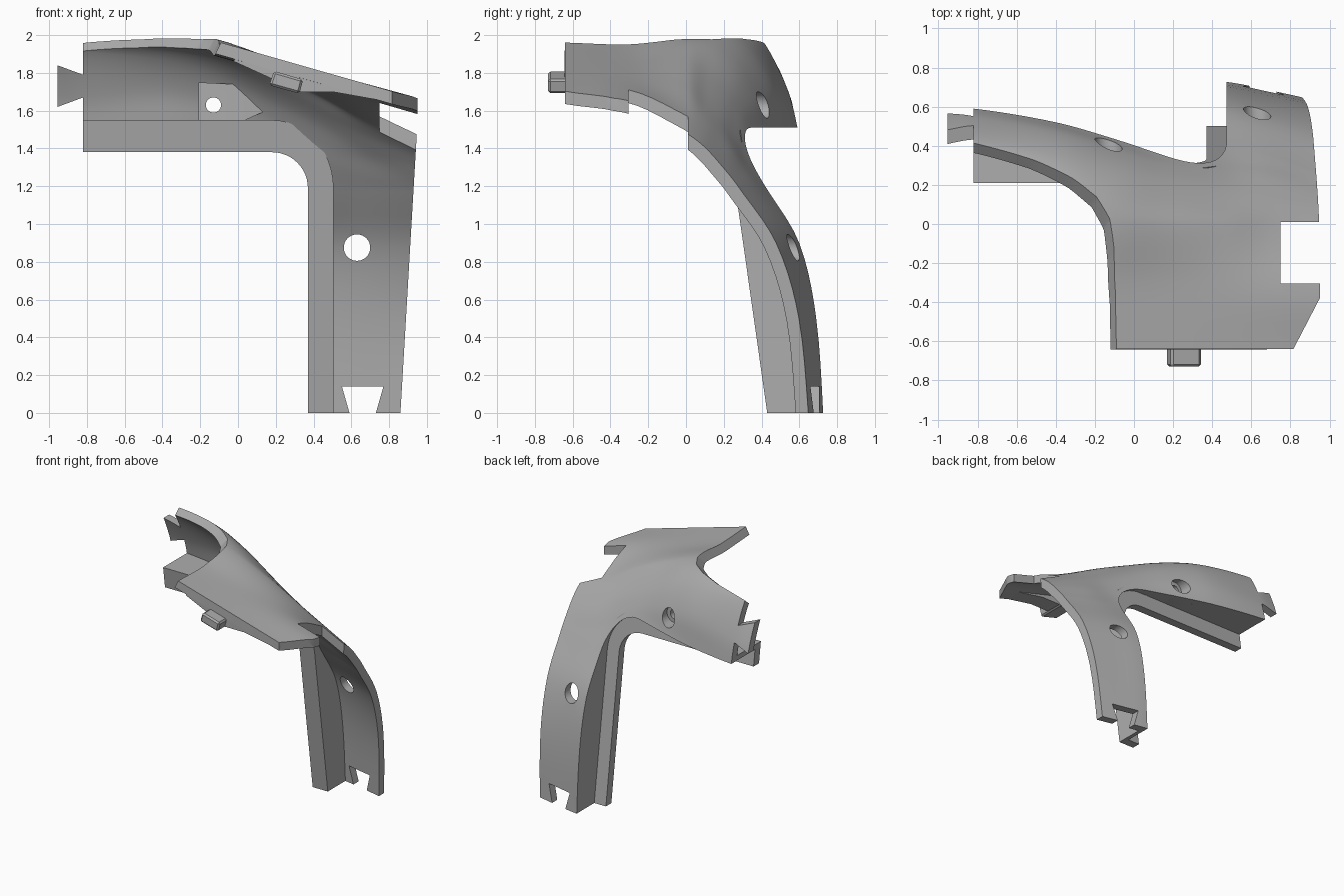
import bpy, bmesh, math
from mathutils import Vector
from mathutils.bvhtree import BVHTree

if "Cube" in bpy.data.objects:
    bpy.data.objects.remove(bpy.data.objects["Cube"])

grey = bpy.data.materials.new("plain grey")
grey.use_nodes = True
grey.diffuse_color = (0.42, 0.42, 0.42, 1)
grey.node_tree.nodes["Principled BSDF"].inputs["Base Color"].default_value = (0.42, 0.42, 0.42, 1)

THICK = 0.065


def make(name, bm):
    bmesh.ops.recalc_face_normals(bm, faces=bm.faces)
    mesh = bpy.data.meshes.new(name)
    bm.to_mesh(mesh)
    bm.free()
    ob = bpy.data.objects.new(name, mesh)
    bpy.context.collection.objects.link(ob)
    mesh.materials.append(grey)
    return ob


def apply(ob, mod):
    bpy.ops.object.select_all(action='DESELECT')
    bpy.context.view_layer.objects.active = ob
    ob.select_set(True)
    bpy.ops.object.modifier_apply(modifier=mod.name)


def carve(ob, cutter, operation='DIFFERENCE', keep=False):
    cutter.hide_render = True
    mod = ob.modifiers.new("carve", 'BOOLEAN')
    mod.operation, mod.solver, mod.object = operation, 'EXACT', cutter
    apply(ob, mod)
    if not keep:
        bpy.data.objects.remove(cutter)


def prism(name, pts, axis, a, b, lean=None):
    """Polygon pushed along y (points are x, z) or along z (points are x, y)."""
    bm = bmesh.new()
    rings = []
    for h in (a, b):
        ring = []
        for p, q in pts:
            co = Vector((p, h, q)) if axis == 'Y' else Vector((p, q, h))
            ring.append(bm.verts.new(co + (lean(h) if lean else Vector())))
        rings.append(ring)
        bm.faces.new(ring)
    n = len(pts)
    for i in range(n):
        j = (i + 1) % n
        bm.faces.new((rings[0][i], rings[0][j], rings[1][j], rings[1][i]))
    return make(name, bm)


def disc(x, z, r, a, b):
    pts = [(x + r * math.cos(t * math.tau / 40), z + r * math.sin(t * math.tau / 40)) for t in range(40)]
    return prism("hole_cutter", pts, 'Y', a, b)


def spline(ts, ps, i, f):
    """Cubic through points ps at parameters ts, on segment i at fraction f."""
    def slope(k):
        lo, hi = max(k - 1, 0), min(k + 1, len(ps) - 1)
        return (ps[hi] - ps[lo]) / (ts[hi] - ts[lo])
    h = ts[i + 1] - ts[i]
    g = 1 - f
    return (ps[i] * (1 + 2 * f) * g * g + slope(i) * h * f * g * g
            + ps[i + 1] * f * f * (3 - 2 * f) - slope(i + 1) * h * f * f * g)


def sample(ts, ps, steps):
    out = [spline(ts, ps, i, k / steps) for i in range(len(ps) - 1) for k in range(steps)]
    return out + [ps[-1].copy()]


# Cross-sections: x, crown height at y = 0, shoulder points (y, z), leg depths
SECTIONS = [
    (-0.98, 2.10, [(.33, 2.02), (.42, 1.95), (.54, 1.70), (.59, 1.51)], (.64, .68, .71, .73)),
    (-0.82, 2.10, [(.33, 2.02), (.42, 1.95), (.54, 1.70), (.59, 1.51)], (.64, .68, .71, .73)),
    (-0.40, 2.02, [(.24, 2.0), (.36, 1.91), (.47, 1.72), (.52, 1.51)], (.60, .67, .71, .73)),
    (-0.10, 1.975, [(.15, 1.94), (.28, 1.84), (.38, 1.68), (.435, 1.51)], (.55, .65, .71, .73)),
    (0.20, 1.86, [(.12, 1.79), (.22, 1.70), (.29, 1.60), (.34, 1.50)], (.48, .63, .71, .74)),
    (0.47, 1.73, [(.10, 1.65), (.19, 1.56), (.26, 1.46), (.32, 1.36)], (.42, .60, .69, .733)),
    (0.70, 1.60, [(.10, 1.53), (.18, 1.45), (.24, 1.38), (.30, 1.29)], (.36, .54, .64, .69)),
    (0.97, 1.47, [(.07, 1.42), (.13, 1.36), (.18, 1.30), (.23, 1.24)], (.26, .46, .58, .63)),
]
rows = []
for x, crown, shoulder, leg in SECTIONS:
    front = 1.935 - 0.285 * x
    yz = [(-.64, front), (-.3, front - .012), (0, crown)] + shoulder + list(zip(leg, (1.2, .9, .5, -.1)))
    pts = [Vector((x, y, z)) for y, z in yz]
    ts = [0]
    for a, b in zip(pts, pts[1:]):
        ts.append(ts[-1] + (b - a).length)
    rows.append(sample(ts, pts, 5))
xs = [s[0] for s in SECTIONS]
columns = [sample(xs, list(col), 6) for col in zip(*rows)]

# Curved shell sheet, thickened inward
bm = bmesh.new()
grid = [[bm.verts.new(p) for p in col] for col in columns]
for a, b in zip(grid, grid[1:]):
    for i in range(len(a) - 1):
        bm.faces.new((a[i], a[i + 1], b[i + 1], b[i]))
bm.normal_update()
tree = BVHTree.FromBMesh(bm)
shell = make("curved_shell", bm)
if shell.data.polygons[0].normal.z < 0:
    shell.data.flip_normals()
mod = shell.modifiers.new("thickness", 'SOLIDIFY')
mod.thickness, mod.offset = THICK, -1
apply(shell, mod)


def surface_y(x, z):
    hit = tree.ray_cast(Vector((x, 2, z)), Vector((0, -1, 0)))[0]
    return hit.y if hit else 0.3


def path(d):
    """Rounded corner line under the arm and down the leg, d outward of the lip edge."""
    rx, rz = 0.19 + 0.8 * d, 0.19 + d
    pts = [(-0.82 + k / 14, 1.19 + rz) for k in range(14)]
    pts += [(0.18 + rx * math.sin(t * math.pi / 24), 1.19 + rz * math.cos(t * math.pi / 24)) for t in range(13)]
    return pts + [(0.18 + rx, 1.19 * (1 - k / 12)) for k in range(1, 13)]


# Trim shell to the front outline: arm with dovetail tab, leg with dovetail slot
outline = [(-.82, 2.4), (-.82, 1.79), (-.955, 1.84), (-.955, 1.62), (-.82, 1.67)] + path(0.13)
outline += [(.59, 0), (.55, .14), (.77, .14), (.73, 0), (.86, 0), (.945, 1.45), (.95, 1.6), (.95, 2.4)]
carve(shell, prism("outline_cutter", outline, 'Y', -1, 1.2), 'INTERSECT')

# Trim the swept edge between arm and front plate, leaning with the surface
sweep = [(-.12, -1.5), (-.12, -.4), (-.135, -.2), (-.165, -.05), (-.23, .06), (-.35, .15),
         (-.55, .25), (-.82, .345), (-1.5, .58), (-1.5, -1.5)]
carve(shell, prism("sweep_cutter", sweep, 'Z', 1.75, 2.35,
                   lambda h: Vector((.5, 1, 0)) * (h - 1.9)))

# Side notch and clipped corner of the front plate
carve(shell, prism("notch_cutter", [(.75, -.305), (1.2, -.305), (1.2, .01), (.75, .01)], 'Z', 1.2, 2.2))
carve(shell, prism("corner_cutter", [(.815, -.64), (.8, -.8), (1.2, -.8), (1.2, -.38), (.95, -.38)], 'Z', 1.2, 2.2))

# Bolt holes
carve(shell, disc(.63, .875, .07, .2, 1))
carve(shell, disc(-.13, 1.63, .07, .1, 1))


def strip(name, inner, outer, front, back):
    """Band following the rounded corner, between two front depths."""
    bm = bmesh.new()
    rings = []
    for (xa, za), (xb, zb) in zip(path(inner), path(outer)):
        rings.append([bm.verts.new(c) for c in (
            (xa, front(xa, za), za), (xa, back(xa, za), za),
            (xb, back(xb, zb), zb), (xb, front(xb, zb), zb))])
    for a, b in zip(rings, rings[1:]):
        for i in range(4):
            j = (i + 1) % 4
            bm.faces.new((a[i], a[j], b[j], b[i]))
    bm.faces.new(rings[0])
    bm.faces.new(rings[-1])
    return make(name, bm)


def lip_y(x, z):
    return 0.43 - 0.142 * z


# Flange: flat lip in a tilted plane, and the wall joining it to the shell
lip = strip("flange_lip", 0, 0.17, lip_y, lambda x, z: lip_y(x, z) + 0.07)
wall = strip("flange_wall", 0.131, 0.17, lambda x, z: lip_y(x, z) + 0.002,
             lambda x, z: surface_y(x, z) - 0.02)

# Bolt boss inside the arm, tapering to a point
bm = bmesh.new()
for x, z in ((-.21, 1.51), (-.21, 1.75), (-.02, 1.74), (-.05, 1.51)):
    bm.verts.new((x, .23, z))
    bm.verts.new((x, surface_y(x, z) - .03, z))
bm.verts.new((.17, surface_y(.17, 1.61) - .05, 1.61))
bmesh.ops.convex_hull(bm, input=bm.verts)
boss = make("bolt_boss", bm)
carve(boss, disc(-.13, 1.63, .04, -.1, 1))
carve(boss, disc(-.13, 1.63, .07, .33, 1))

# Thickened rib under the plate's front edge and the locating tab
rib = prism("plate_rib", [(-.02, 1.90), (-.02, 1.86), (.33, 1.70), (.5, 1.70), (.78, 1.65), (.78, 1.68)],
            'Y', -.638, -.5)
tab = prism("locating_tab", [(.19, 1.81), (.345, 1.765), (.325, 1.69), (.165, 1.735)], 'Y', -.73, -.5)
mod = tab.modifiers.new("chamfer", 'BEVEL')
mod.width, mod.segments = 0.012, 1
apply(tab, mod)

# Smooth curved faces, sharp edges
bpy.ops.object.select_all(action='DESELECT')
for ob in (shell, lip, wall, boss, rib, tab):
    ob.select_set(True)
bpy.context.view_layer.objects.active = shell
bpy.ops.object.shade_smooth_by_angle(angle=math.radians(30))
